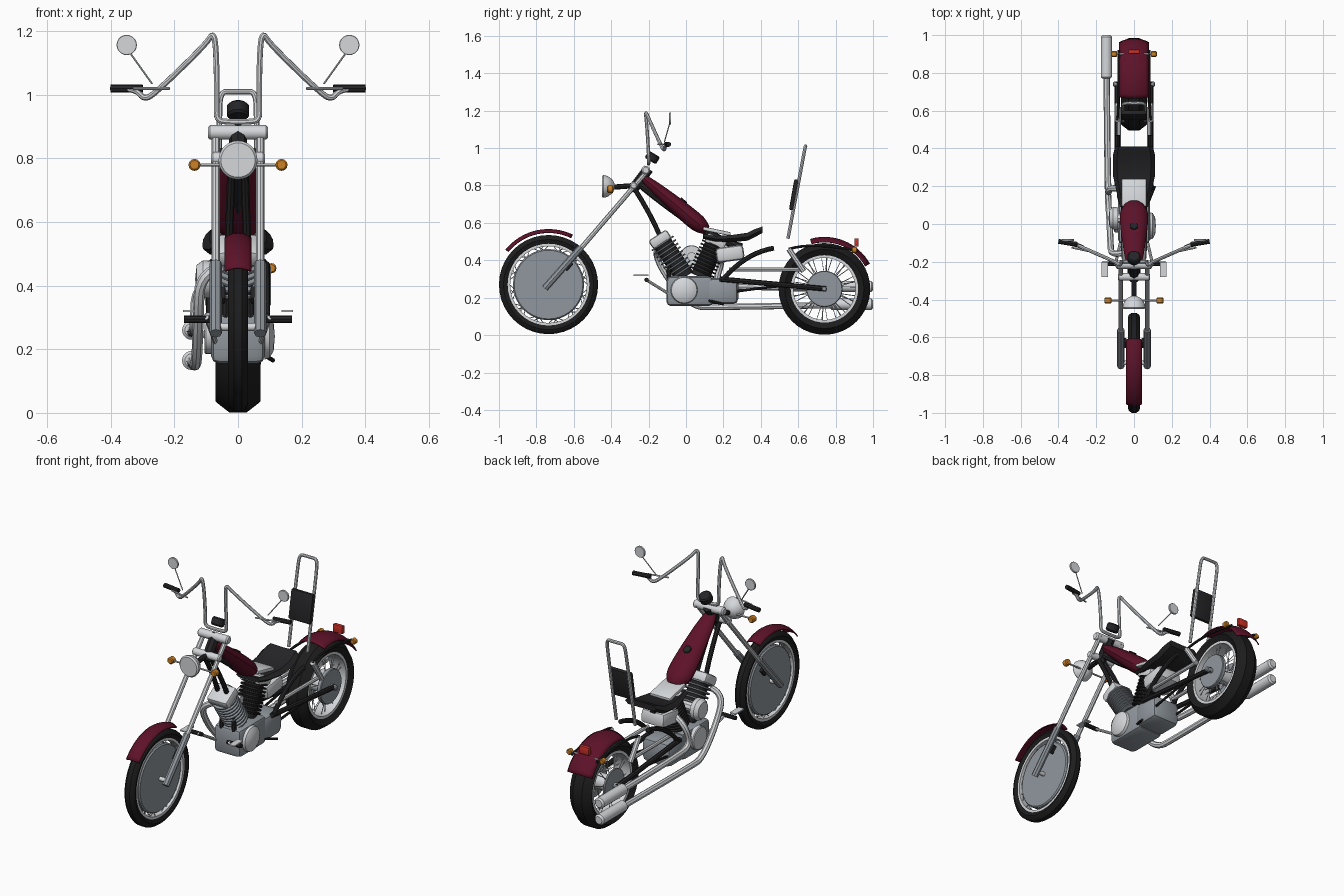
import bpy, bmesh
from math import sin, cos, pi, radians
from mathutils import Vector, Matrix

cube = bpy.data.objects.get("Cube")
if cube:
    bpy.data.objects.remove(cube, do_unlink=True)


def material(name, *rgb):
    mat = bpy.data.materials.new(name)
    mat.use_nodes = True
    mat.diffuse_color = (*rgb, 1)
    mat.node_tree.nodes["Principled BSDF"].inputs["Base Color"].default_value = (*rgb, 1)
    return mat


black = material("satin black", .018, .018, .02)
rubber = material("tyre rubber", .012, .012, .012)
chrome = material("chrome", .66, .68, .7)
steel = material("brushed grey", .28, .31, .34)
paint = material("dark red paint", .11, .006, .022)
amber = material("amber lens", .6, .22, .02)
red = material("red lens", .6, .03, .02)
parts = []
SIDES = ((1, "left"), (-1, "right"))


def add(name, mesh, mat):
    obj = bpy.data.objects.new(name, mesh)
    bpy.context.collection.objects.link(obj)
    mesh.materials.clear()
    mesh.materials.append(mat)
    parts.append(obj)
    return obj


def from_bmesh(name, bm, mat):
    bmesh.ops.recalc_face_normals(bm, faces=bm.faces)
    mesh = bpy.data.meshes.new(name)
    bm.to_mesh(mesh)
    bm.free()
    return add(name, mesh, mat)


def box(name, size, loc, mat, tilt=0, bevel=.01):
    bm = bmesh.new()
    bmesh.ops.create_cube(bm, size=1)
    bmesh.ops.scale(bm, vec=size, verts=bm.verts)
    if bevel:
        bmesh.ops.bevel(bm, geom=bm.edges[:], offset=bevel, segments=2, profile=.5, affect='EDGES')
    bm.transform(Matrix.Translation(loc) @ Matrix.Rotation(radians(tilt), 4, 'X'))
    return from_bmesh(name, bm, mat)


def lathe(name, profile, loc, axis, mat, steps=32):
    """Spin (distance along axis, radius) points around an axis."""
    bm = bmesh.new()
    verts = [bm.verts.new((r, 0, a)) for a, r in profile]
    edges = [bm.edges.new(pair) for pair in zip(verts, verts[1:])]
    bmesh.ops.spin(bm, geom=verts + edges, cent=(0, 0, 0), axis=(0, 0, 1),
                   angle=2 * pi, steps=steps)
    bmesh.ops.remove_doubles(bm, verts=bm.verts, dist=.0003)
    turn = Vector(axis).to_track_quat('Z', 'Y').to_matrix().to_4x4()
    bm.transform(Matrix.Translation(loc) @ turn)
    return from_bmesh(name, bm, mat)


def disc(name, depth, radius, loc, axis, mat, steps=24):
    h = depth / 2
    rim = min(h, radius) * .3
    return lathe(name, [(-h, 0), (-h, radius - rim), (rim - h, radius), (h - rim, radius),
                        (h, radius - rim), (h, 0)], loc, axis, mat, steps)


def tube(name, points, radius, mat, radii=None, sides=2):
    curve = bpy.data.curves.new(name, 'CURVE')
    curve.dimensions = '3D'
    curve.bevel_depth, curve.bevel_resolution = radius, sides
    curve.use_fill_caps, curve.resolution_u = True, 5
    line = curve.splines.new('NURBS' if len(points) > 2 else 'POLY')
    line.points.add(len(points) - 1)
    for i, p in enumerate(points):
        line.points[i].co = (*p, 1)
        line.points[i].radius = radii[i] if radii else 1
    line.order_u, line.use_endpoint_u = 3, True
    temp = bpy.data.objects.new(name, curve)
    mesh = bpy.data.meshes.new_from_object(temp)
    bpy.data.objects.remove(temp)
    return add(name, mesh, mat)


def fender(name, y, z, radius, start, end, width, drop):
    bm = bmesh.new()
    rows = []
    for i in range(17):
        a = radians(start + (end - start) * i / 16)
        row = []
        for j in range(-4, 5):
            t = j / 4
            r = radius - drop * t * t
            row.append(bm.verts.new((width * t, y + r * cos(a), z + r * sin(a))))
        rows.append(row)
    for r1, r2 in zip(rows, rows[1:]):
        for j in range(8):
            bm.faces.new((r1[j], r1[j + 1], r2[j + 1], r2[j]))
    obj = from_bmesh(name, bm, paint)
    obj.modifiers.new("thickness", 'SOLIDIFY').thickness = .006


def wheel(name, y, z, radius, half, inner, hub, count):
    mid = (0, y, z)
    wall = (radius + inner) / 2
    shoulder = radius - half * .35
    lathe(name + "_tyre", [(-half * .7, inner), (-half, wall), (-half * .85, shoulder),
                           (-half * .4, radius), (half * .4, radius), (half * .85, shoulder),
                           (half, wall), (half * .7, inner), (-half * .7, inner)],
          mid, (1, 0, 0), rubber, 40)
    w, low = half * .72, inner - .012
    lathe(name + "_rim", [(-w, low), (-w, inner + .004), (w, inner + .004), (w, low), (-w, low)],
          mid, (1, 0, 0), chrome, 40)
    # Crossed spokes slant alternately to each side
    for i in range(count):
        a = 2 * pi * i / count
        b = a + (.25 if i % 4 < 2 else -.25)
        s = 1 if i % 2 else -1
        tube(name + "_spoke", [(s * half * .6, y + hub * cos(a), z + hub * sin(a)),
                               (s * half * .3, y + low * cos(b), z + low * sin(b))],
             .0022, chrome, sides=0)


# Wheels
FY, FZ, RY, RZ = -.735, .27, .74, .247
wheel("front_wheel", FY, FZ, .265, .032, .217, .17, 48)
disc("front_wheel_disc", .044, .19, (0, FY, FZ), (1, 0, 0), steel, 40)
disc("front_axle", .16, .012, (0, FY, FZ), (1, 0, 0), chrome)
wheel("rear_wheel", RY, RZ, .245, .07, .178, .04, 40)
disc("rear_hub", .11, .045, (0, RY, RZ), (1, 0, 0), chrome)
disc("rear_pulley", .025, .097, (.06, RY, RZ), (1, 0, 0), steel, 32)
disc("rear_brake_disc", .012, .09, (-.06, RY, RZ), (1, 0, 0), steel, 32)
disc("rear_axle", .22, .014, (0, RY, RZ), (1, 0, 0), steel)
fender("front_fender", FY, FZ, .297, 141, 64, .043, .016)
fender("rear_fender", RY, RZ, .278, 106, 29, .08, .024)

# Fork, steering head and headlight
for s, side in SIDES:
    x = s * .07
    tube("fork_tube_" + side, [(x, -.6, .42), (x, -.2, .885)], .013, chrome)
    tube("fork_slider_" + side, [(x, -.755, .25), (x, -.56, .47)], .019, steel)
    box("fork_caliper_" + side, (.02, .05, .03), (s * .05, -.63, .37), black, 50, .004)
    tube("downtube_" + side, [(s * .02, -.28, .79), (s * .03, -.08, .48), (s * .04, -.09, .3)],
         .013, black)
disc("upper_triple_clamp", .19, .023, (0, -.215, .882), (1, 0, 0), chrome)
disc("lower_triple_clamp", .17, .02, (0, -.28, .8), (1, 0, 0), chrome)
tube("steering_head", [(0, -.29, .77), (0, -.2, .89)], .028, black)
tube("frame_backbone", [(0, -.25, .81), (0, .1, .52), (0, .3, .47)], .02, black)
lathe("headlight", [(0, 0), (0, .054), (.008, .061), (.03, .056), (.058, .036), (.074, 0)],
      (0, -.45, .795), (0, 1, 0), chrome)
tube("headlight_bracket", [(0, -.4, .79), (0, -.27, .8)], .014, black)
tube("front_signal_bar", [(-.13, -.405, .78), (.13, -.405, .78)], .005, chrome)

# Handlebars, grips, levers and mirrors
half_bar = [(.03, -.2, .915), (.068, -.2, .92), (.066, -.2, .97), (.068, -.21, 1.13),
            (.076, -.218, 1.2), (.1, -.2, 1.16), (.26, -.13, 1.005), (.295, -.115, .985),
            (.32, -.11, 1.018), (.36, -.1, 1.02)]
mirrored = [(-x, y, z) for x, y, z in reversed(half_bar)]
tube("handlebar", mirrored + half_bar, .0095, chrome)
for s, side in SIDES:
    tube("grip_" + side, [(s * .3, -.108, 1.02), (s * .4, -.092, 1.02)], .013, black)
    tube("lever_" + side, [(s * .215, -.15, 1.02), (s * .33, -.125, 1.02)], .0045, chrome)
    tube("mirror_stalk_" + side, [(s * .27, -.115, 1.035), (s * .345, -.085, 1.14)], .003, chrome)
    disc("mirror_" + side, .012, .032, (s * .35, -.085, 1.157), (0, 1, 0), chrome, 20)
    disc("front_signal_" + side, .034, .019, (s * .137, -.405, .78), (0, 1, 0), amber, 12)
    disc("rear_signal_" + side, .03, .016, (s * .105, .9, .455), (0, 1, 0), amber, 12)
disc("speedometer", .045, .035, (0, -.18, .95), (0, .6, 1), black)

# Tank, dash and seat
tank = tube("fuel_tank", [(0, -.235, .845), (0, -.21, .825), (0, -.1, .735), (0, .03, .625),
                          (0, .085, .58), (0, .11, .56)], .05, paint,
            [.35, .55, .8, 1, .9, .5], sides=5)
for v in tank.data.vertices:
    v.co.x *= 1.55
disc("fuel_cap", .02, .022, (0, -.015, .715), (0, .64, .77), black)
box("dash_panel", (.13, .15, .02), (0, .165, .555), chrome, -12, .006)
bm = bmesh.new()
rows = []
for y, z, w, h in ((.09, .53, .075, .03), (.16, .518, .09, .036), (.25, .52, .11, .045),
                   (.33, .53, .112, .05), (.37, .55, .11, .05), (.41, .567, .1, .04)):
    rows.append([bm.verts.new((w * cx, y, z + h * cz)) for cx, cz in
                 ((-.8, -.5), (-1, -.1), (-.8, .35), (0, .3), (.8, .35), (1, -.1), (.8, -.5))])
for r1, r2 in zip(rows, rows[1:]):
    for j in range(7):
        k = (j + 1) % 7
        bm.faces.new((r1[j], r1[k], r2[k], r2[j]))
bm.faces.new(rows[0])
bm.faces.new(rows[-1])
from_bmesh("seat", bm, black)

# Engine with two finned cylinders
box("crankcase", (.17, .25, .16), (0, .02, .235), steel, 0, .025)
box("gearbox", (.18, .17, .14), (0, .195, .235), steel, 0, .03)
lathe("primary_cover", [(0, .072), (.015, .068), (.028, .045), (.032, 0)],
      (.084, -.01, .24), (1, 0, 0), chrome)
disc("timing_cover", .03, .065, (-.09, .02, .25), (1, 0, 0), chrome)
for name, base, top, fin in (("front", (0, -.005, .31), (0, -.125, .49), steel),
                             ("rear", (0, .075, .31), (0, .15, .48), black)):
    base, top = Vector(base), Vector(top)
    axis = top - base
    tube(name + "_cylinder", [base, top], .052, black, sides=4)
    for i in range(9):
        disc(name + "_cylinder_fin", .009, .07, base.lerp(top, .16 + i * .105), axis, fin)
    tilt = 33 if name == "front" else -24
    box(name + "_rocker_box", (.13, .115, .055), top + axis * .12, chrome, tilt, .015)
lathe("air_cleaner", [(0, 0), (0, .058), (.025, .06), (.045, .045), (.05, 0)],
      (-.085, .03, .42), (-1, 0, 0), chrome)
tube("intake", [(-.09, .03, .42), (0, .03, .42)], .025, chrome)
box("oil_tank", (.15, .15, .08), (0, .235, .435), chrome, 8, .02)

# Exhaust pipes and mufflers on one side
tube("lower_exhaust", [(-.05, -.15, .46), (-.12, -.17, .44), (-.125, -.1, .3), (-.13, .04, .15),
                       (-.14, .15, .15), (-.145, .8, .16)], .017, chrome)
tube("upper_exhaust", [(-.05, .18, .43), (-.13, .2, .41), (-.135, .15, .27), (-.14, .28, .255),
                       (-.145, .8, .255)], .017, chrome)
for name, z in (("lower", .165), ("upper", .26)):
    disc(name + "_muffler", .23, .03, (-.146, .885, z), (0, 1, 0), chrome, 20)

# Rear frame, drive, shocks, sissy bar and foot controls
for s, side in SIDES:
    x = s * .088
    tube("swingarm_" + side, [(x, .18, .3), (x, RY + .01, RZ)], .014, black)
    tube("frame_rail_" + side, [(x, .2, .3), (x, .32, .44), (x, .47, .465)], .013, black)
    tube("chrome_strut_" + side, [(s * .08, .23, .35), (s * .08, .62, .35)], .011, chrome)
    tube("shock_" + side, [(x, .55, .46), (x, .63, .34)], .015, chrome)
    tube("lower_rail_" + side, [(s * .06, -.08, .17), (s * .07, .3, .25), (x, .6, .27)],
         .007, black)
    tube("fender_strut_" + side, [(s * .08, .92, .45), (s * .08, .68, .5), (x, .55, .46)],
         .007, black)
    tube("control_rod_" + side, [(s * .07, -.09, .22), (s * .1, -.22, .3)], .008, chrome)
    tube("foot_peg_" + side, [(s * .08, -.21, .295), (s * .17, -.21, .295)], .012, black)
    box("pedal_" + side, (.035, .08, .007), (s * .155, -.24, .32), chrome, 0, 0)
half_sissy = [(.06, .545, .515), (.06, .625, .94), (.055, .638, 1.01), (.02, .64, 1.01)]
tube("sissy_bar", half_sissy + [(-x, y, z) for x, y, z in reversed(half_sissy)], .009, chrome)
box("backrest", (.14, .025, .165), (0, .577, .75), black, -10, .008)
tube("kickstand", [(.07, .1, .19), (.11, .2, .165)], .007, black)
box("tail_light", (.06, .022, .045), (0, .912, .495), red, 0, .004)
tube("rear_signal_bar", [(-.1, .9, .455), (.1, .9, .455)], .005, chrome)

bpy.ops.object.select_all(action='DESELECT')
for obj in parts:
    obj.select_set(True)
bpy.context.view_layer.objects.active = parts[0]
bpy.ops.object.shade_smooth_by_angle(angle=radians(35))
